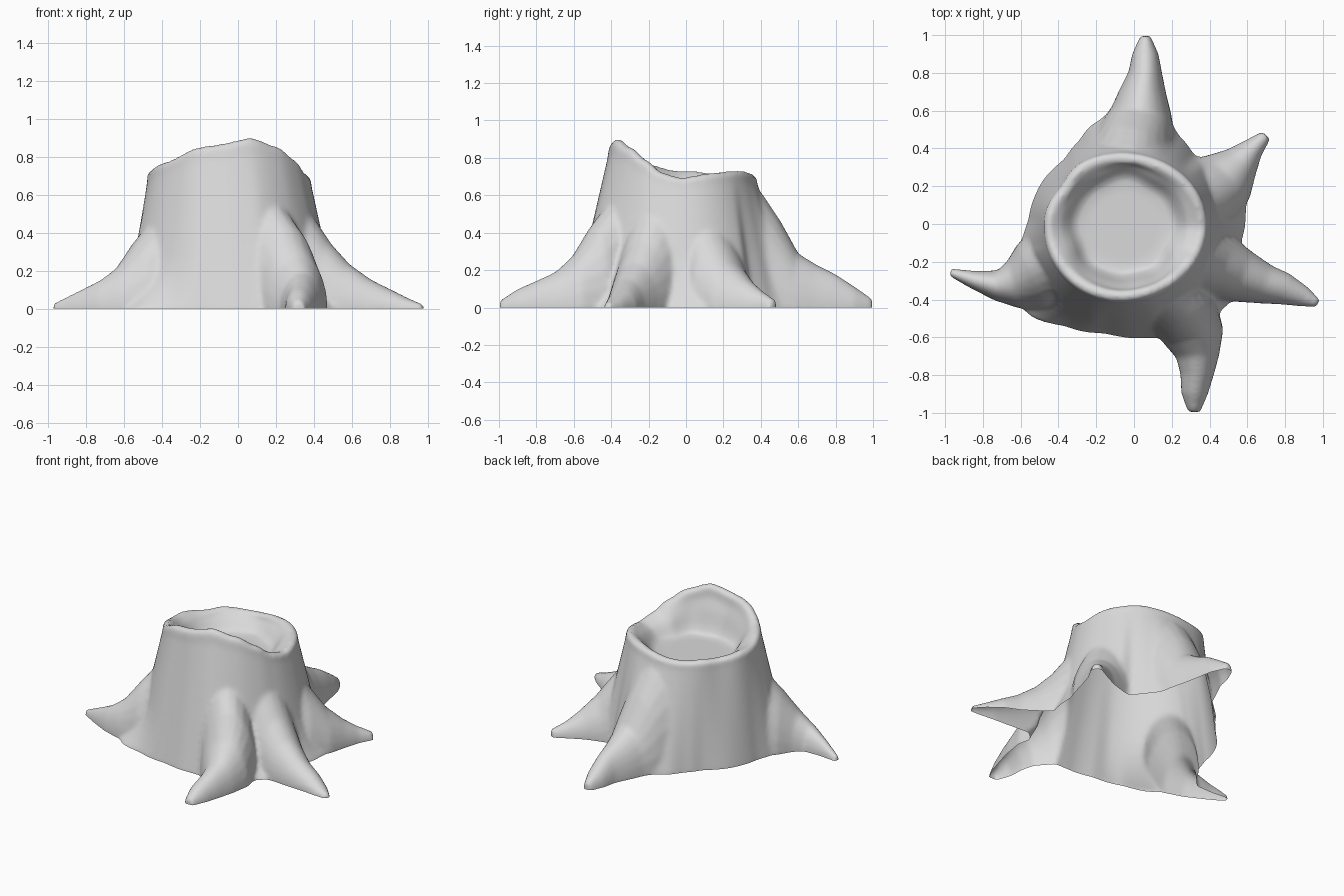
import bpy, bmesh, math
from mathutils import Vector

if "Cube" in bpy.data.objects:
    bpy.data.objects.remove(bpy.data.objects["Cube"])

# Ground radius of the trunk flare between the roots, by angle in degrees
FLARE = [(0, .64), (18, .67), (30, .66), (45, .53), (58, .56), (72, .64), (90, .64), (107, .57),
         (120, .51), (132, .48), (154, .50), (175, .51), (192, .56), (208, .70), (223, .69),
         (241, .61), (260, .575), (278, .595), (290, .62), (310, .67), (327, .69),
         (341, .66), (350, .62), (360, .64)]
# Rim height by angle in degrees
RIM = [(0, .69), (30, .725), (65, .725), (95, .70), (145, .71), (180, .725), (212, .765),
       (245, .845), (288, .895), (312, .855), (330, .78), (343, .72), (360, .69)]
# Root ridges from tip to trunk: x, y, ridge height, half width
ROOTS = {
    "left": [(-.975, -.255, .03, .02), (-.85, -.295, .09, .048), (-.73, -.325, .15, .08),
             (-.64, -.32, .215, .13), (-.54, -.28, .35, .19), (-.42, -.22, .5, .22)],
    "back": [(.06, .995, .05, .028), (.06, .9, .115, .07), (.06, .8, .18, .09),
             (.047, .7, .23, .125), (.04, .6, .29, .16), (.02, .5, .47, .2), (0, .4, .62, .24)],
    "front": [(.318, -.995, .04, .033), (.32, -.9, .1, .07), (.333, -.8, .145, .088),
              (.337, -.7, .19, .115), (.32, -.6, .28, .16), (.28, -.5, .43, .18),
              (.2, -.4, .56, .2)],
    "right": [(.975, -.42, .025, .022), (.9, -.385, .055, .055), (.8, -.345, .105, .085),
              (.7, -.32, .155, .105), (.58, -.28, .24, .14), (.48, -.24, .35, .17),
              (.38, -.2, .5, .2)],
    "back_right": [(.7, .47, .045, .03), (.63, .4, .09, .06), (.57, .33, .15, .1),
                   (.5, .25, .24, .16), (.42, .18, .38, .2), (.34, .13, .52, .2)],
}
CENTRE = Vector((-.05, -.015))
COLUMNS = 144
FLOOR_Z = .6
BELOW = -.08


def by_angle(table, a):
    """Eased value from an angle table."""
    deg = math.degrees(a) % 360
    for (a0, v0), (a1, v1) in zip(table, table[1:]):
        if deg <= a1:
            t = (deg - a0) / (a1 - a0)
            t = .5 * t + .5 * t * t * (3 - 2 * t)
            return v0 + (v1 - v0) * t
    return table[0][1]


def bump(a, centre, width):
    """Soft peak around one direction, in degrees."""
    d = (math.degrees(a) - centre + 180) % 360 - 180
    return math.exp(-(d / width) ** 2)


def loft(bm, rings):
    """Closed solid through rings of equal point count."""
    vs = [[bm.verts.new(p) for p in ring] for ring in rings]
    n = len(vs[0])
    faces = [bm.faces.new((lo[i], lo[(i + 1) % n], hi[(i + 1) % n], hi[i]))
             for lo, hi in zip(vs, vs[1:]) for i in range(n)]
    faces += [bm.faces.new(vs[0][::-1]), bm.faces.new(vs[-1])]
    bmesh.ops.recalc_face_normals(bm, faces=faces)


def trunk_column(a):
    """Flare, trunk, rim, hollow and floor along one direction."""
    top = by_angle(RIM, a) + .003 * math.sin(9 * a)
    foot = by_angle(FLARE, a)
    body = min(foot, .58 + .07 * bump(a, 84, 24) + .04 * bump(a, -75, 30))
    r_top = .413 + .018 * math.cos(2 * a) + .005 * math.sin(3 * a + 1)
    r_top -= .025 * bump(a, 148, 14)
    profile = [(foot, BELOW)]
    for z in (0, .04, .08, .13, .19, .26, .33, .4, .47):
        t = z / (top * .95)
        profile.append((body + (r_top - body) * t + (foot - body) * max(0, 1 - z / .3) ** 2, z))
    for s in (.3, .6, .8, .95):
        z = .47 + (top - .47) * s
        profile.append((body + (r_top - body) * min(1, z / (top * .95)), z))
    wob = .006 * math.sin(5 * a) + .004 * math.sin(8 * a + 2)
    depth = top - FLOOR_Z
    profile += [(r_top - .012, top), (r_top - .035, top + .006), (r_top - .06, top - .008),
                (.33 + wob * .5, top - .25 * depth), (.302 + wob, top - .5 * depth),
                (.275 + wob, top - .8 * depth), (.25 + wob, FLOOR_Z + .003), (.2, FLOOR_Z - .005)]
    return [(CENTRE.x + r * math.cos(a), CENTRE.y + r * math.sin(a), z) for r, z in profile]


def root_rings(spine):
    """Arched sections along a root."""
    rings = []
    for i, (x, y, h, w) in enumerate(spine):
        p, q = spine[max(0, i - 1)], spine[min(len(spine) - 1, i + 1)]
        along = Vector((q[0] - p[0], q[1] - p[1])).normalized()
        side = Vector((-along.y, along.x)) * w
        ring = []
        for k in range(24):
            t = 2 * math.pi * k / 24
            c = math.cos(t)
            ring.append((x + side.x * c, y + side.y * c,
                         h * math.sin(t) if t < math.pi else BELOW * -math.sin(t)))
        rings.append(ring)
    return rings


# Trunk and roots as overlapping solids
bm = bmesh.new()
columns = [trunk_column(2 * math.pi * i / COLUMNS) for i in range(COLUMNS)]
loft(bm, [list(ring) for ring in zip(*columns)])
for spine in ROOTS.values():
    loft(bm, root_rings(spine))
mesh = bpy.data.meshes.new("stump_parts")
bm.to_mesh(mesh)
bm.free()
stump = bpy.data.objects.new("tree_stump", mesh)
bpy.context.collection.objects.link(stump)

# Grow the parts together and soften the joints
remesh = stump.modifiers.new("merge", 'REMESH')
remesh.mode = 'VOXEL'
remesh.voxel_size = .014
soften = stump.modifiers.new("soften", 'SMOOTH')
soften.factor = .5
soften.iterations = 8
graph = bpy.context.evaluated_depsgraph_get()
merged = bpy.data.meshes.new_from_object(stump.evaluated_get(graph))
stump.modifiers.clear()

# Cut level with the ground, leaving the shell open underneath
bm = bmesh.new()
bm.from_mesh(merged)
bmesh.ops.bisect_plane(bm, geom=bm.verts[:] + bm.edges[:] + bm.faces[:], plane_co=(0, 0, .001),
                       plane_no=(0, 0, 1), clear_inner=True)
bmesh.ops.translate(bm, verts=bm.verts, vec=(0, 0, -.001))
for f in bm.faces:
    f.smooth = True
    f.material_index = 0
bm.to_mesh(merged)
bm.free()
merged.name = "tree_stump"
stump.data = merged

grey = bpy.data.materials.new("light_grey")
grey.diffuse_color = (.7, .7, .7, 1)
grey.use_nodes = True
grey.node_tree.nodes["Principled BSDF"].inputs["Base Color"].default_value = grey.diffuse_color
merged.materials.clear()
merged.materials.append(grey)
